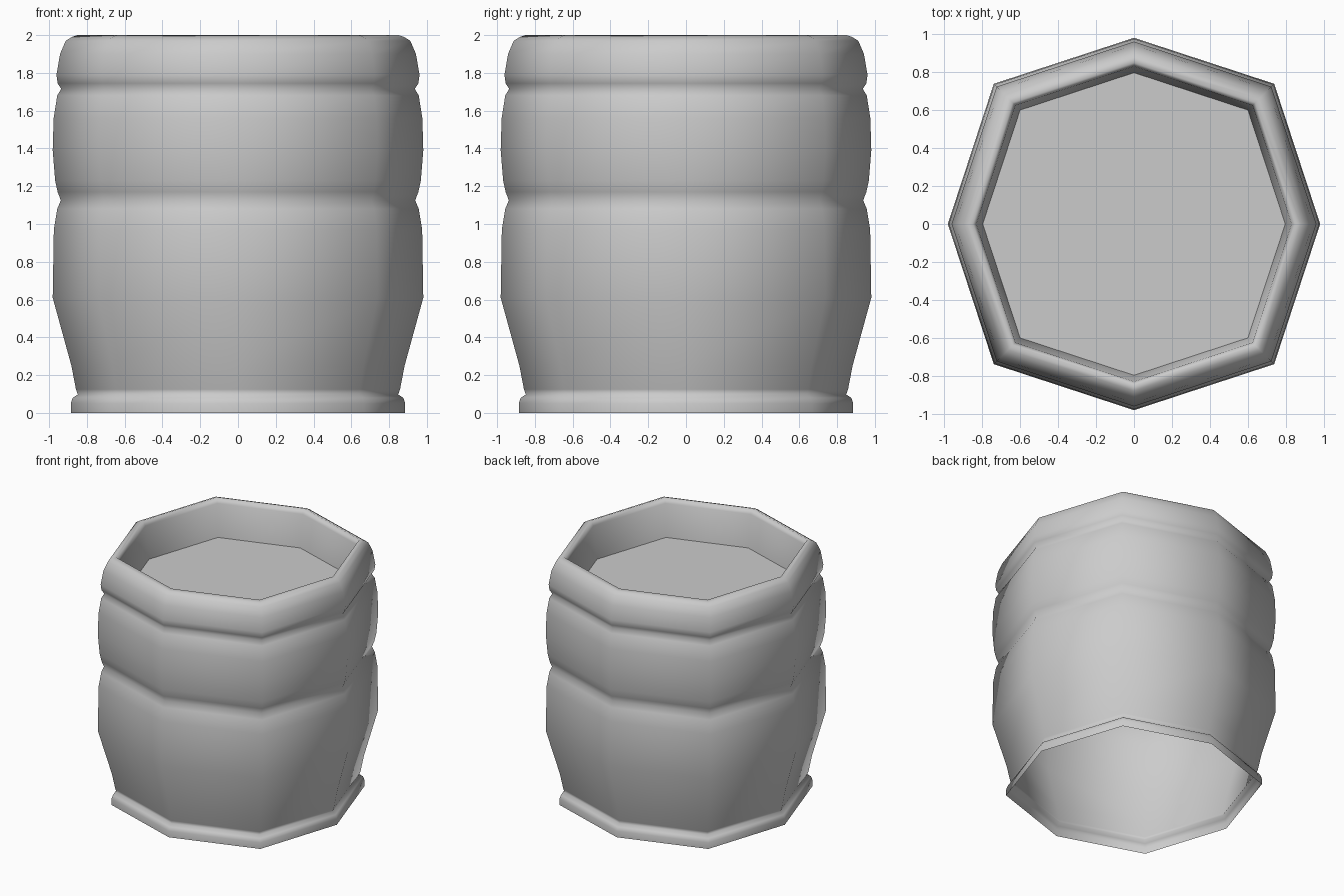
import bpy, bmesh

if "Cube" in bpy.data.objects:
    bpy.data.objects.remove(bpy.data.objects["Cube"])

# Uneven octagon: four axis corners, four slightly longer diagonal corners
D = 0.753
CORNERS = [(1, 0), (D, D), (0, 1), (-D, D), (-1, 0), (-D, -D), (0, -1), (D, -D)]


def ring(bm, r, z):
    return [bm.verts.new((r * x, r * y, z)) for x, y in CORNERS]


def finish(bm, name, smooth):
    mesh = bpy.data.meshes.new(name)
    for f in bm.faces:
        f.smooth = smooth
    bm.to_mesh(mesh)
    bm.free()
    obj = bpy.data.objects.new(name, mesh)
    bpy.context.collection.objects.link(obj)
    return obj


# Barrel wall: open foot, bulging belly, two grooves, rounded rim, inner wall
profile = [
    (0.885, 0.0), (0.885, 0.05), (0.875, 0.08), (0.848, 0.098),
    (0.858, 0.125), (0.882, 0.25), (0.981, 0.61), (0.975, 0.97),
    (0.957, 1.08), (0.938, 1.125), (0.955, 1.17), (0.968, 1.23),
    (0.981, 1.39), (0.976, 1.56), (0.957, 1.68), (0.936, 1.715),
    (0.955, 1.745), (0.961, 1.79), (0.942, 1.90), (0.912, 1.97),
    (0.88, 1.99), (0.85, 2.0), (0.83, 1.96), (0.797, 1.70),
]
bm = bmesh.new()
rings = [ring(bm, r, z) for r, z in profile]
for low, high in zip(rings, rings[1:]):
    for i in range(8):
        j = (i + 1) % 8
        bm.faces.new((low[i], low[j], high[j], high[i]))
finish(bm, "barrel_wall", True)

# Flat lid sunk below the rim
bm = bmesh.new()
bm.faces.new(ring(bm, 0.797, 1.70))
finish(bm, "sunken_lid", False)
